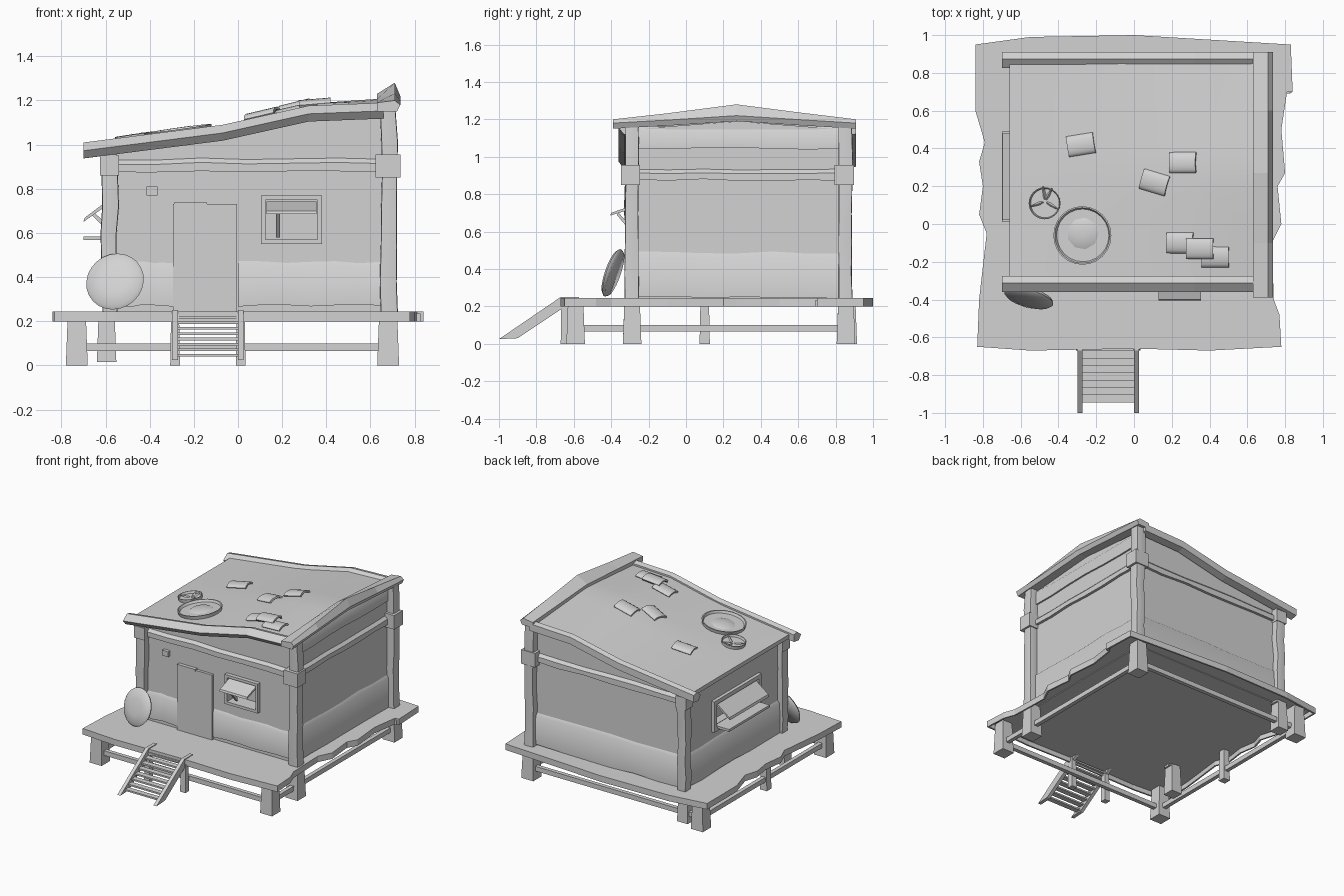
import bpy, bmesh, math, random
from mathutils import Vector, Matrix

random.seed(4)
if "Cube" in bpy.data.objects:
    bpy.data.objects.remove(bpy.data.objects["Cube"])

grey = bpy.data.materials.new("plain_grey")
grey.use_nodes = True
grey.diffuse_color = (0.65, 0.65, 0.65, 1)
grey.node_tree.nodes["Principled BSDF"].inputs["Base Color"].default_value = (0.65, 0.65, 0.65, 1)

# Hut wall planes
LEFT, RIGHT, FRONT, BACK = -0.58, 0.66, -0.28, 0.84


def finish(name, bm, matrix=None, smooth=None):
    bmesh.ops.recalc_face_normals(bm, faces=bm.faces)
    me = bpy.data.meshes.new(name)
    bm.to_mesh(me)
    bm.free()
    if matrix:
        me.transform(matrix)
    me.materials.append(grey)
    ob = bpy.data.objects.new(name, me)
    bpy.context.collection.objects.link(ob)
    if smooth:
        bpy.ops.object.select_all(action='DESELECT')
        ob.select_set(True)
        bpy.context.view_layer.objects.active = ob
        bpy.ops.object.shade_smooth_by_angle(angle=math.radians(smooth))
    return ob


def sweep(name, rings, matrix=None, smooth=None):
    """Skin a row of equal rings of points and cap both ends."""
    bm = bmesh.new()
    rows = [[bm.verts.new(p) for p in ring] for ring in rings]
    n = len(rows[0])
    for a, b in zip(rows, rows[1:]):
        for i in range(n):
            j = (i + 1) % n
            bm.faces.new((a[i], a[j], b[j], b[i]))
    bm.faces.new(rows[0])
    bm.faces.new(rows[-1])
    return finish(name, bm, matrix, smooth)


def box(name, x0, x1, y0, y1, z0, z1):
    return sweep(name, [[(x0, y0, z), (x1, y0, z), (x1, y1, z), (x0, y1, z)] for z in (z0, z1)])


def lathe(name, profile, matrix, sides=24, smooth=35):
    turn = [math.tau * i / sides for i in range(sides)]
    return sweep(name, [[(r * math.cos(t), r * math.sin(t), z) for t in turn] for r, z in profile],
                 matrix, smooth)


# Roof height: a bent slope, humped towards the high end
PROFILE = [(-0.72, 0.985), (-0.07, 1.065), (0.32, 1.15), (0.75, 1.165)]


def hump(y):
    return max(0, 1 - abs(y - 0.27) / 0.62)


def roof_z(x, y):
    for (xa, za), (xb, zb) in zip(PROFILE, PROFILE[1:]):
        if x <= xb:
            z = za + (zb - za) * (x - xa) / (xb - xa)
            break
    return z + 0.05 * hump(y) * (x + 0.7) / 1.4


def roofed_block(name, x0, x1, y0, y1, drop, bottom):
    """Block whose top follows the roof; bottom is a height or None for a thin sheet."""
    bm = bmesh.new()
    bmesh.ops.create_grid(bm, x_segments=12, y_segments=10, size=0.5)
    for v in bm.verts:
        v.co.x = x0 + (v.co.x + 0.5) * (x1 - x0)
        v.co.y = y0 + (v.co.y + 0.5) * (y1 - y0)
        v.co.z = roof_z(v.co.x, v.co.y) - drop
    low = bmesh.ops.extrude_face_region(bm, geom=bm.faces[:])["geom"]
    for v in low:
        if isinstance(v, bmesh.types.BMVert):
            v.co.z = v.co.z - 0.03 if bottom is None else bottom
    return finish(name, bm, smooth=30)


walls = roofed_block("walls", LEFT, RIGHT, FRONT, BACK, 0.02, 0.23)
roofed_block("roof_sheet", -0.66, 0.65, -0.3, 0.88, 0, None)

# Window recesses
for cutter in (box("cut_front", 0.125, 0.36, FRONT - 0.1, FRONT + 0.08, 0.57, 0.75),
               box("cut_left", LEFT - 0.1, LEFT + 0.08, 0.0, 0.5, 0.57, 0.76)):
    mod = walls.modifiers.new("recess", 'BOOLEAN')
    mod.operation, mod.solver, mod.object = 'DIFFERENCE', 'EXACT', cutter
    bpy.context.view_layer.objects.active = walls
    bpy.ops.object.modifier_apply(modifier=mod.name)
    bpy.data.objects.remove(cutter)

# Roof edge beams along both eaves, and the peaked beam on the high end
xs = [-0.7, -0.4, -0.07, 0.12, 0.32, 0.66]
for name, inner in (("front_eave_beam", -0.275), ("back_eave_beam", 0.91)):
    rings = []
    for x in xs:
        z = roof_z(x, inner)
        rings.append([(x, inner - o, z + h) for o, h in
                      ((0, -0.04), (0, 0.012), (0.037, 0.022), (0.085, -0.015), (0.055, -0.05))])
    sweep(name, rings)
rings = []
for y in (-0.39, -0.1, 0.27, 0.6, 0.91):
    k = hump(y)
    b = 1.15 + 0.04 * k
    rings.append([(0.63, y, b), (0.63, y, b + 0.04), (0.71, y, b + 0.05 + 0.04 * k),
                  (0.735, y, b + 0.03), (0.72, y, b)])
sweep("high_end_beam", rings)


# Wavy wall boards
def board(name, side, a0, a1, z0, z1, out=0.015, wave=0.006, steps=7):
    def place(a, o, z):
        return {"front": (a, FRONT - o, z), "back": (a, BACK + o, z),
                "left": (LEFT - o, a, z), "right": (RIGHT + o, a, z)}[side]
    rings = []
    for i in range(steps):
        a = a0 + (a1 - a0) * i / (steps - 1)
        lo, hi = (random.uniform(-wave, wave) for _ in range(2))
        rings.append([place(a, -0.01, z0 + lo), place(a, out, z0 + lo),
                      place(a, out, z1 - 0.03 + hi), place(a, -0.01, z1 + hi)])
    sweep(side + "_" + name, rings, smooth=40)


for side, a0, a1 in (("front", LEFT, RIGHT), ("back", LEFT, RIGHT), ("left", FRONT, BACK), ("right", FRONT, BACK)):
    if side == "front":
        board("low_board_a", side, a0, -0.29, 0.27, 0.48)
        board("low_board_b", side, 0.0, a1, 0.27, 0.48)
    else:
        board("low_board", side, a0, a1, 0.25, 0.5)
    if side != "left":
        board("tie_beam", side, a0, a1, 0.875, 0.945, 0.02)
board("upper_board", "right", FRONT, BACK, 1.045, 1.16, 0.012)


# Corner posts, rounded above the deck and square below
def post(name, x, y, top, r):
    rings = []
    turn = [math.tau * (i + 0.5) / 12 for i in range(12)]
    for i in range(7):
        z = 0.22 + (top - 0.22) * i / 6
        cx, cy = x + random.uniform(-0.005, 0.005), y + random.uniform(-0.005, 0.005)
        rr = r * random.uniform(0.93, 1.07)
        rings.append([(cx + rr * max(-0.9, min(0.9, 1.2 * math.cos(t))),
                       cy + rr * max(-0.9, min(0.9, 1.2 * math.sin(t))), z) for t in turn])
    sweep(name, rings, smooth=50)


def stilt(name, x, y, w=0.04, z0=0.0):
    sweep(name, [[(x + a * s, y + b * s, z) for a, b in ((-1, -1), (1, -1), (1, 1), (-1, 1))]
                 for z, s in ((z0, w * 1.1), (0.24, w * 0.9))])


for end, y in (("front", -0.293), ("back", 0.85)):
    post(end + "_left_post", -0.582, y, 0.97, 0.04)
    post(end + "_right_post", 0.682, y, 1.17, 0.041)
    stilt(end + "_left_post_foot", -0.595, y, 0.04, 0.015)
    stilt(end + "_right_post_foot", 0.68, y + 0.005, 0.045)
    box(end + "_right_collar", 0.622, 0.735, y - 0.055, y + 0.047, 0.85, 0.955)
    box(end + "_left_cap", -0.625, -0.54, y - 0.043, y + 0.043, 0.86, 0.95)

# Deck with ragged edges, hollow underneath behind a skirt
outline = [(-.84, .95), (-.84, .6), (-.81, .5), (-.79, .43), (-.82, .33), (-.8, .2), (-.82, .05), (-.78, -.05),
           (-.82, -.4), (-.83, -.65), (-.55, -.67), (0, -.66), (.4, -.67), (.78, -.65), (.77, -.48), (.74, -.4),
           (.73, -.1), (.78, 0), (.76, .2), (.8, .27), (.78, .5), (.81, .7), (.84, .7), (.83, .95),
           (0, 1), (-.55, .99)]
sweep("deck", [[(x * s, (y - 0.16) * s + 0.16, z) for x, y in outline]
               for s, z in ((0.985, 0.235), (0.985, 0.2), (1, 0.2), (1, 0.245))])

# Stilts and low rails
for name, x, y, w in (("front_left", -0.73, -0.59, 0.045), ("front_right", 0.68, -0.59, 0.045),
                      ("back_left", -0.73, 0.865, 0.045), ("side", -0.73, 0.1, 0.025),
                      ("stair_left", 0.012, -0.648, 0.02), ("stair_right", -0.285, -0.648, 0.02)):
    stilt(name + "_stilt", x, y, w)
for name, y in (("front_rail", -0.59), ("back_rail", 0.86)):
    box(name, -0.72, 0.68, y - 0.015, y + 0.015, 0.065, 0.1)
for name, x in (("left_rail", -0.73), ("right_rail", 0.68)):
    box(name, x - 0.015, x + 0.015, -0.58, 0.85, 0.065, 0.1)

# Stairs
side_shape = [(-1, 0.025), (-0.9, 0.03), (-0.57, 0.25), (-0.67, 0.25)]
for name, x in (("right_stringer", -0.298), ("left_stringer", 0.0)):
    sweep(name, [[(x + d, y, z) for y, z in side_shape] for d in (0, 0.026)])
for i in range(8):
    y, z = -0.925 + 0.039 * i, 0.04 + 0.0245 * i
    box("stair_tread", -0.28, 0.01, y - 0.02, y + 0.02, z, z + 0.012)

# Door and wall lamp
box("door", -0.295, -0.005, FRONT - 0.02, FRONT + 0.01, 0.24, 0.73)
box("door_lintel", -0.29, -0.14, FRONT - 0.026, FRONT, 0.725, 0.738)
box("wall_lamp", -0.415, -0.365, FRONT - 0.025, FRONT, 0.77, 0.81)

# Window frames: two rails and two stiles each
for z in (0.55, 0.75):
    box("front_window_rail", 0.105, 0.38, FRONT - 0.03, FRONT + 0.01, z, z + 0.02)
    box("left_window_rail", LEFT - 0.025, LEFT + 0.01, -0.03, 0.53, z, z + 0.03)
for x in (0.105, 0.36):
    box("front_window_stile", x, x + 0.02, FRONT - 0.03, FRONT + 0.01, 0.55, 0.77)
for y in (-0.03, 0.5):
    box("left_window_stile", LEFT - 0.025, LEFT + 0.01, y, y + 0.03, 0.55, 0.78)

# Awnings, sill shelf and props
sweep("front_awning", [[(x, FRONT, 0.725), (x, -0.405, 0.685), (x, -0.4, 0.7), (x, FRONT, 0.742)]
                       for x in (0.13, 0.355)])
sweep("front_prop", [[(x, FRONT, 0.58), (x, -0.37, 0.69), (x, -0.36, 0.7), (x, FRONT, 0.61)]
                     for x in (0.172, 0.19)])
sweep("left_awning", [[(LEFT, y, 0.735), (-0.7, y, 0.65), (-0.695, y, 0.668), (LEFT, y, 0.755)]
                      for y in (0.02, 0.48)])
sweep("left_prop", [[(LEFT, y, 0.6), (-0.66, y, 0.68), (-0.65, y, 0.69), (LEFT, y, 0.63)]
                    for y in (0.1, 0.12)])
box("left_shelf", -0.7, LEFT, 0.01, 0.49, 0.567, 0.585)

# Round lid leaning on the front corner post
tilt = Vector((-0.24, -0.92, 0.32)).to_track_quat('Z', 'Y').to_matrix().to_4x4()
lathe("round_lid", [(0.125, -0.015), (0.134, 0), (0.12, 0.012), (0.06, 0.022), (0.01, 0.024)],
      Matrix.Translation((-0.557, -0.393, 0.38)) @ tilt, smooth=60)


# Things lying on the roof
def on_roof(x, y, turn=0):
    e = 0.05
    n = Vector((roof_z(x - e, y) - roof_z(x + e, y), roof_z(x, y - e) - roof_z(x, y + e), 2 * e))
    lean = Vector((0, 0, 1)).rotation_difference(n).to_matrix().to_4x4()
    return Matrix.Translation((x, y, roof_z(x, y))) @ lean @ Matrix.Rotation(math.radians(turn), 4, 'Z')


for name, x, y, r in (("large_basin", -0.27, -0.06, 0.155), ("small_basin", -0.47, 0.11, 0.085)):
    lathe(name, [(r * 0.93, -0.02), (r, 0.025), (r * 0.95, 0.025), (r * 0.9, 0.008)], on_roof(x, y))
lathe("basin_heap", [(0.1, 0), (0.075, 0.013), (0.02, 0.018)], on_roof(-0.27, -0.05), 9)
for turn in (60, 95, 200, 330):
    sweep("sprout", [[(0.01, -0.012, 0), (0.01, 0.012, 0), (0.01, 0, 0.012)],
                     [(0.08, -0.003, 0.024), (0.08, 0.003, 0.024), (0.08, 0, 0.028)]],
          on_roof(-0.47, 0.12, turn))
for x, y, turn, lift in ((-0.28, 0.42, 9, 0), (0.26, 0.325, 0, 0), (0.11, 0.22, -16, 0),
                         (0.245, -0.1, 0, 0), (0.35, -0.13, 0, 0.018), (0.43, -0.175, 0, 0)):
    arc = [(0.055 * math.cos(a), 0.02 * math.sin(a)) for a in (math.pi * i / 8 for i in range(9))]
    shell = arc + [(c * 0.85, s - 0.012) for c, s in reversed(arc)]
    sweep("roof_tile", [[(d, c, s + 0.005 + lift) for c, s in shell] for d in (-0.072, 0.072)],
          on_roof(x, y, turn), 40)
